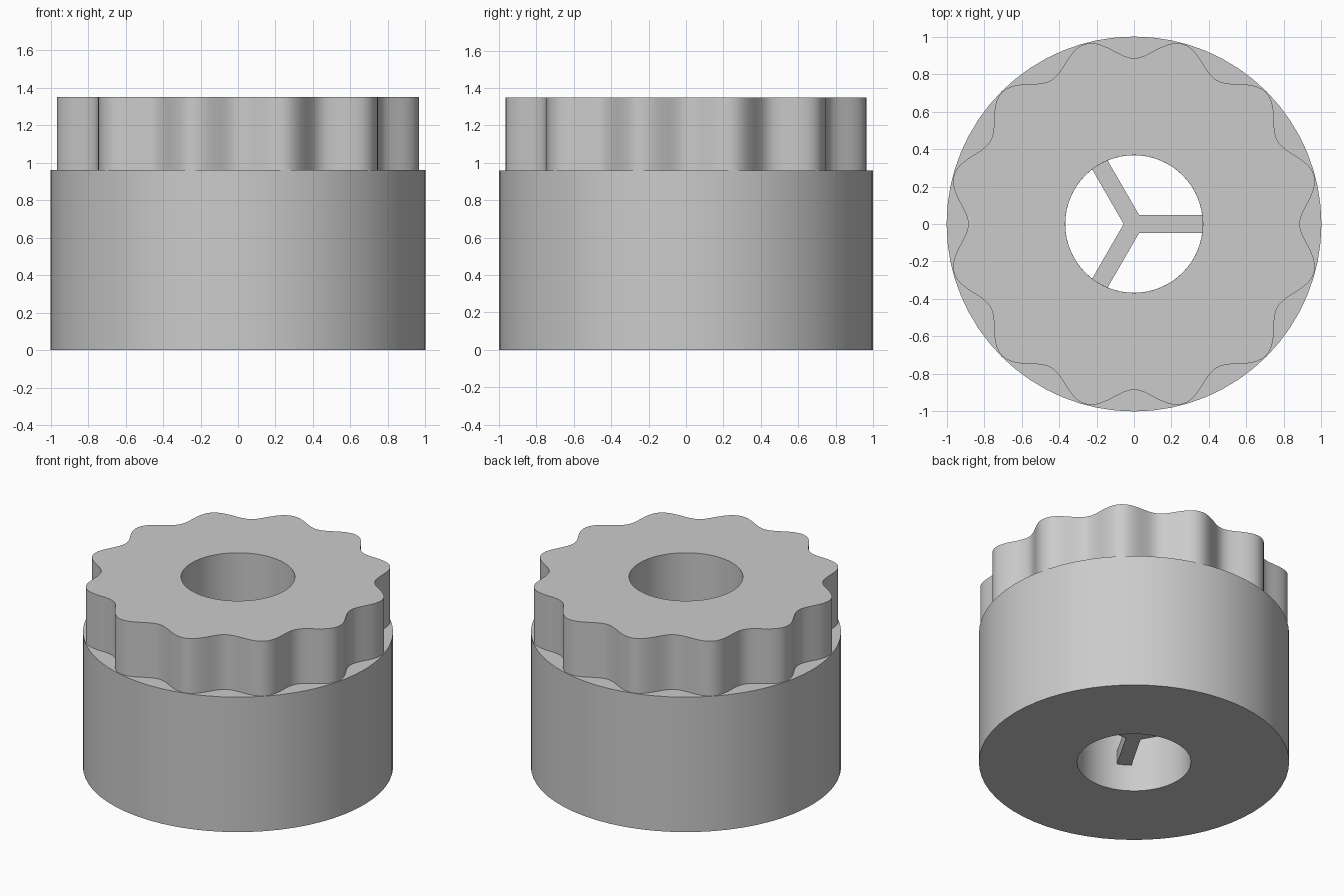
import bpy
import bmesh
from math import cos, sin, tau, radians
from mathutils import Matrix

cube = bpy.data.objects.get("Cube")
if cube:
    bpy.data.objects.remove(cube, do_unlink=True)

grey = bpy.data.materials.new("plain grey")
grey.use_nodes = True
colour = (0.6, 0.6, 0.6, 1)
grey.diffuse_color = colour
grey.node_tree.nodes["Principled BSDF"].inputs["Base Color"].default_value = colour

BORE = 0.367
BASE_TOP = 0.96
TOP = 1.35


def finish(bm, name, smooth):
    bmesh.ops.recalc_face_normals(bm, faces=bm.faces)
    mesh = bpy.data.meshes.new(name)
    bm.to_mesh(mesh)
    bm.free()
    mesh.materials.append(grey)
    obj = bpy.data.objects.new(name, mesh)
    bpy.context.collection.objects.link(obj)
    if smooth:
        bpy.ops.object.select_all(action="DESELECT")
        obj.select_set(True)
        bpy.context.view_layer.objects.active = obj
        bpy.ops.object.shade_smooth_by_angle(angle=radians(35))
    return obj


def ring_prism(name, radius, z0, z1, count):
    """Bored prism whose outer radius is a function of the angle."""
    bm = bmesh.new()
    loops = []
    for rad, z in ((radius, z0), (radius, z1), (lambda a: BORE, z1), (lambda a: BORE, z0)):
        angles = [tau * i / count for i in range(count)]
        loops.append([bm.verts.new((rad(a) * cos(a), rad(a) * sin(a), z)) for a in angles])
    for k in range(4):
        a, b = loops[k], loops[(k + 1) % 4]
        for i in range(count):
            j = (i + 1) % count
            bm.faces.new((a[i], a[j], b[j], b[i]))
    return finish(bm, name, True)


# Round base and scalloped grip above it
ring_prism("round_base", lambda a: 1.0, 0, BASE_TOP, 64)
ring_prism("scalloped_grip", lambda a: 0.94 - 0.055 * cos(12 * a), BASE_TOP, TOP, 240)

# Three-armed spider inside the bore, extruded from a single outline
WIDTH, LENGTH, LOW, HIGH = 0.095, 0.375, 0.19, 0.285
half = WIDTH / 2
crotch = WIDTH / 3 ** 0.5
bm = bmesh.new()
outline = []
for k in range(3):
    turn = Matrix.Rotation(k * tau / 3, 3, "Z")
    for x, y in ((LENGTH, -half), (LENGTH, half), (crotch / 2, half)):
        outline.append(bm.verts.new(turn @ Matrix.Identity(3) @ bm.verts.new((x, y, LOW)).co))
bmesh.ops.delete(bm, geom=[v for v in bm.verts if v not in outline], context="VERTS")
face = bm.faces.new(outline)
extruded = bmesh.ops.extrude_face_region(bm, geom=[face])
bmesh.ops.translate(bm, vec=(0, 0, HIGH - LOW),
                    verts=[g for g in extruded["geom"] if isinstance(g, bmesh.types.BMVert)])
finish(bm, "bore_spokes", False)
